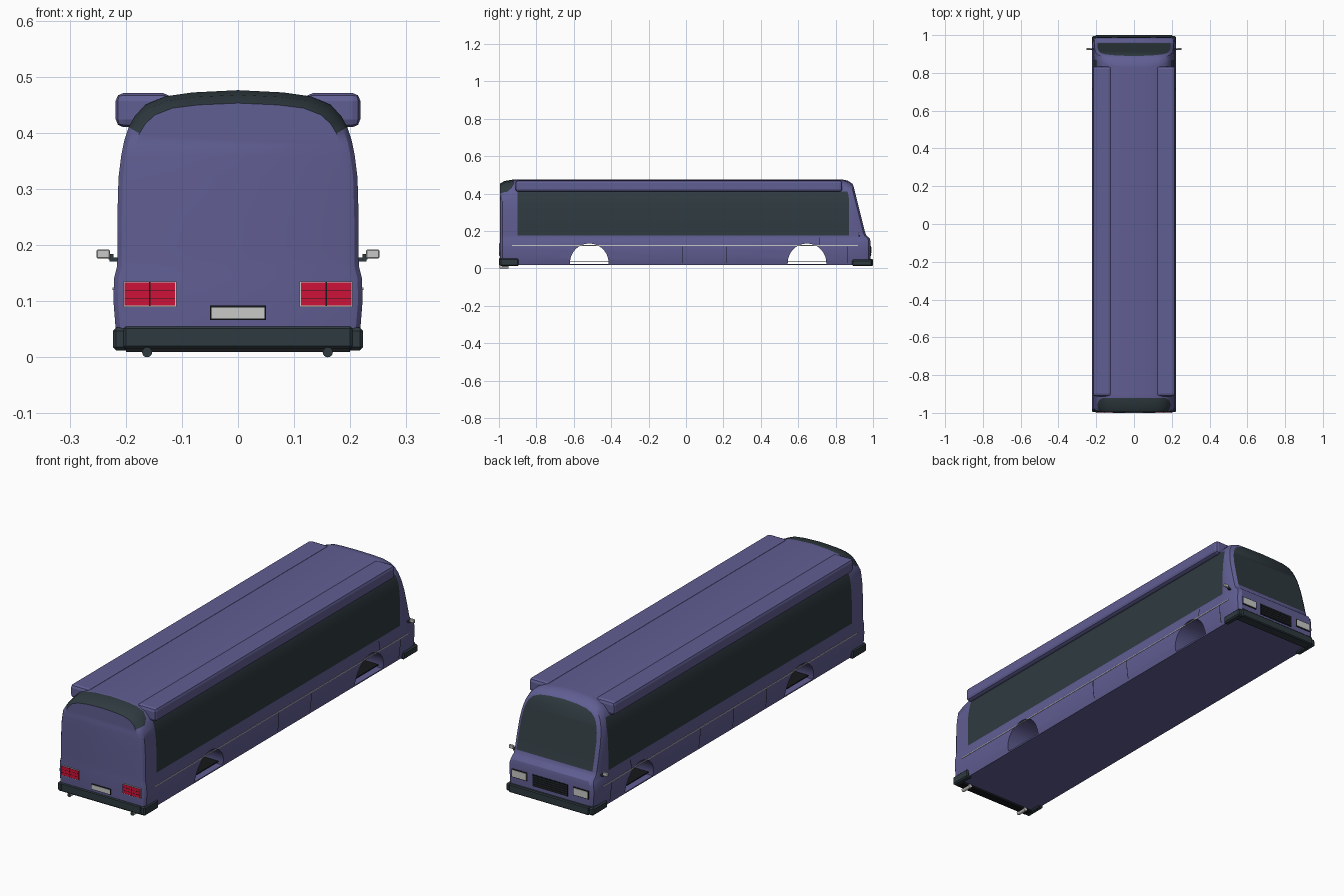
import bpy, bmesh, math
from mathutils import Matrix

old = bpy.data.objects.get("Cube")
if old:
    bpy.data.objects.remove(old, do_unlink=True)


def material(name, rgb):
    m = bpy.data.materials.new(name)
    m.use_nodes = True
    m.diffuse_color = (*rgb, 1)
    m.node_tree.nodes["Principled BSDF"].inputs["Base Color"].default_value = (*rgb, 1)
    return m


PAINT = material("purple paint", (0.118, 0.112, 0.29))
DARK = material("dark glass and rubber", (0.028, 0.042, 0.05))
BLACK = material("black trim", (0.008, 0.009, 0.011))
RED = material("red lamp", (0.62, 0.006, 0.04))
GREY = material("light grey", (0.58, 0.58, 0.57))


def add_object(name, bm, *mats):
    bmesh.ops.recalc_face_normals(bm, faces=bm.faces)
    mesh = bpy.data.meshes.new(name)
    bm.to_mesh(mesh)
    bm.free()
    for m in mats:
        mesh.materials.append(m)
    ob = bpy.data.objects.new(name, mesh)
    bpy.context.collection.objects.link(ob)
    return ob


def box(name, mat, x, y, z, bevel=0.0, segments=1):
    """Box from (min, max) spans, with optional bevelled edges."""
    bm = bmesh.new()
    bmesh.ops.create_cube(bm, size=1)
    for v in bm.verts:
        v.co = [s[0] if c < 0 else s[1] for s, c in zip((x, y, z), v.co)]
    if bevel:
        bmesh.ops.bevel(bm, geom=bm.edges[:], offset=bevel, segments=segments,
                        profile=0.5, affect='EDGES')
    return add_object(name, bm, mat)


def mirrored_box(name, mat, x, y, z, bevel=0.0, segments=1):
    for side, s in (("left", 1), ("right", -1)):
        box(f"{side}_{name}", mat, sorted((x[0] * s, x[1] * s)), y, z, bevel, segments)


def interpolate(knots, t):
    for (t0, v0), (t1, v1) in zip(knots, knots[1:]):
        if t <= t1:
            return v0 + (v1 - v0) * max(0, (t - t0) / (t1 - t0))
    return knots[-1][1]


# Half cross-section (x, z) from sill to roof centre, and the nose line (z, y)
HALF = [(.21, .018), (.218, .05), (.222, .1), (.221, .14), (.216, .16), (.215, .175),
        (.215, .195), (.215, .25), (.213, .32), (.208, .36), (.203, .385), (.195, .41),
        (.184, .43), (.165, .45), (.13, .465), (.08, .472), (0, .476)]
NOSE = [(0, .987), (.14, .987), (.16, .983), (.175, .965), (.195, .957),
        (.44, .896), (.46, .886), (.476, .868)]
M = len(HALF)
N = 2 * M - 1
FULL = HALF + [(-x, z) for x, z in reversed(HALF[:-1])]
WINDOW_Y = (-.9, .872)


def side_x(z):
    return interpolate([(pz, px) for px, pz in HALF], z)


def shrink(x, z, s):
    return x * (1 - s / .22), z - s * max(0, (z - .35) / .12)


def rear_ring(s, d, extra):
    ring = []
    for x, z in FULL:
        t = min(1, max(0, (z - .39) / .05))
        x2, z2 = shrink(x, z, s)
        ring.append((x2, -.995 + d + extra * t, z2))
    return ring


def front_ring(s, d):
    pts = [shrink(x, z, s) for x, z in FULL]
    return [(x, interpolate(NOSE, z) - d, z) for x, z in pts]


def middle_ring(y):
    return [(x, min(y, interpolate(NOSE, z) - .04), z) for x, z in FULL]


# Body shell lofted from tail to nose
rings = [rear_ring(.022, 0, 0), rear_ring(.008, .005, .02), rear_ring(0, .015, .06),
         middle_ring(WINDOW_Y[0]), middle_ring(0), middle_ring(WINDOW_Y[1]),
         front_ring(0, .033), front_ring(.007, .01), front_ring(.022, 0)]
bm = bmesh.new()
grid = [[bm.verts.new(p) for p in ring] for ring in rings]
for k, (a, b) in enumerate(zip(grid, grid[1:])):
    for i in range(N):
        j = (i + 1) % N
        f = bm.faces.new((a[i], a[j], b[j], b[i]))
        z = f.calc_center_median().z
        side_window = k in (3, 4) and .175 < z < .41
        rear_glass = k < 2 and z > .4
        f.material_index = int(side_window or rear_glass)
for ring, glazed in ((grid[0], False), (grid[-1], True)):
    for i in range(M - 1):
        quad = [ring[i], ring[i + 1], ring[N - 2 - i], ring[N - 1 - i]]
        f = bm.faces.new(list(dict.fromkeys(quad)))
        f.material_index = int(glazed and f.calc_center_median().z > .195)
body = add_object("body", bm, PAINT, DARK)

# Open wheel arches cut through the lower body
ARCHES = (-.517, .647)
for y0 in ARCHES:
    bm = bmesh.new()
    outline = [(math.cos(math.pi * i / 24) * .103, .03 + math.sin(math.pi * i / 24) * .103)
               for i in range(25)] + [(-.103, .024), (.103, .024)]
    face = bm.faces.new([bm.verts.new((-.4, y0 + y, z)) for y, z in outline])
    out = bmesh.ops.extrude_face_region(bm, geom=[face])
    for v in out["geom"]:
        if isinstance(v, bmesh.types.BMVert):
            v.co.x = .4
    cutter = add_object("arch_cutter", bm, PAINT, DARK)
    cutter.hide_render = True
    mod = body.modifiers.new("arch", 'BOOLEAN')
    mod.operation = 'DIFFERENCE'
    mod.solver = 'EXACT'
    mod.object = cutter
    bpy.context.view_layer.objects.active = body
    bpy.ops.object.modifier_apply(modifier=mod.name)
    bpy.data.objects.remove(cutter, do_unlink=True)
    box("arch_floor_rail", BLACK, (-.19, .19), (y0 - .103, y0 + .103), (.033, .037))

bpy.ops.object.select_all(action='DESELECT')
body.select_set(True)
bpy.context.view_layer.objects.active = body
bpy.ops.object.shade_smooth_by_angle(angle=math.radians(30))

# Roof pods above the side windows
mirrored_box("roof_pod", PAINT, (.12, .218), (-.912, .835), (.41, .471), .014, 2)

# Window dividers following the curve of the side
for s in (1, -1):
    bm = bmesh.new()
    for k in range(1, 9):
        y = WINDOW_Y[0] + (WINDOW_Y[1] - WINDOW_Y[0]) * k / 9
        pts = [(x, z) for x, z in HALF if .17 < z <= .41]
        rows = [[bm.verts.new((s * (x + .001), y + dy, z)) for dy in (-.002, .002)]
                for x, z in pts]
        for a, b in zip(rows, rows[1:]):
            bm.faces.new((a[0], a[1], b[1], b[0]))
    add_object("window_dividers", bm, DARK)

# Side trim line and panel seams
mirrored_box("trim_line", GREY, (.2195, .2235), (-.93, .92), (.12, .124))


def seam(name, mat, s, y, z0, z1):
    bm = bmesh.new()
    levels = [z0 + (z1 - z0) * i / 4 for i in range(5)]
    rows = [[bm.verts.new((s * (side_x(z) + .001), y + dy, z)) for dy in (-.002, .002)]
            for z in levels]
    for a, b in zip(rows, rows[1:]):
        bm.faces.new((a[0], a[1], b[1], b[0]))
    add_object(name, bm, mat)


for s, places in ((1, (-.02, .215, .862)), (-1, (-.27, -.03, .215, .862))):
    for y in places:
        seam("panel_seam", BLACK, s, y, .03, .118)
    seam("door_seam", BLACK, s, .715, .125, .165)

# Bumpers with wraparound ends
box("rear_bumper", DARK, (-.204, .204), (-1, -.96), (.016, .055), .004)
box("front_bumper", DARK, (-.204, .204), (.95, 1), (.012, .05), .004)
mirrored_box("rear_bumper_end", DARK, (.195, .223), (-.996, -.895), (.012, .053), .006)
mirrored_box("front_bumper_end", DARK, (.195, .223), (.888, .994), (.012, .047), .006)
box("rear_valance", BLACK, (-.2, .2), (-.985, -.95), (.009, .02))

# Tail lamps with bezels and ribs
mirrored_box("lamp_bezel", GREY, (.110, .204), (-.998, -.98), (.090, .135))
for x0, x1 in ((.112, .1555), (.1585, .202)):
    mirrored_box("tail_lamp", RED, (x0, x1), (-1, -.985), (.092, .133))
    for z in (.105, .119):
        mirrored_box("lamp_rib", BLACK, (x0, x1), (-1.0005, -.99), (z, z + .001))
mirrored_box("lamp_gap", BLACK, (.1555, .1585), (-.999, -.985), (.091, .134))

# Blank rear plate
box("plate_frame", BLACK, (-.05, .05), (-.998, -.98), (.066, .092))
box("rear_plate", GREY, (-.047, .047), (-1, -.985), (.069, .089))

# Headlamps and grille
mirrored_box("headlamp_bezel", BLACK, (.116, .196), (.975, .989), (.08, .119))
mirrored_box("headlamp", GREY, (.12, .192), (.98, .991), (.084, .115))
box("grille", BLACK, (-.09, .09), (.975, .989), (.066, .12))
for i in range(5):
    z = .072 + i * .01
    box("grille_slat", DARK, (-.087, .087), (.98, .991), (z, z + .003))

# Mirrors on stalks
mirrored_box("mirror_stalk", DARK, (.208, .229), (.922, .93), (.171, .178))
mirrored_box("mirror_arm", DARK, (.222, .231), (.924, .928), (.174, .184))
mirrored_box("mirror", GREY, (.228, .252), (.921, .931), (.176, .192), .002)

# Exhaust tips under the tail
for x in (-.162, .16):
    bm = bmesh.new()
    bmesh.ops.create_cone(bm, cap_ends=True, segments=16, radius1=.009, radius2=.009, depth=.05,
                          matrix=Matrix.Translation((x, -.973, .009)) @ Matrix.Rotation(math.pi / 2, 4, 'X'))
    for f in bm.faces:
        f.material_index = int(f.calc_center_median().y < -.99)
    add_object("exhaust_tip", bm, GREY, DARK)
